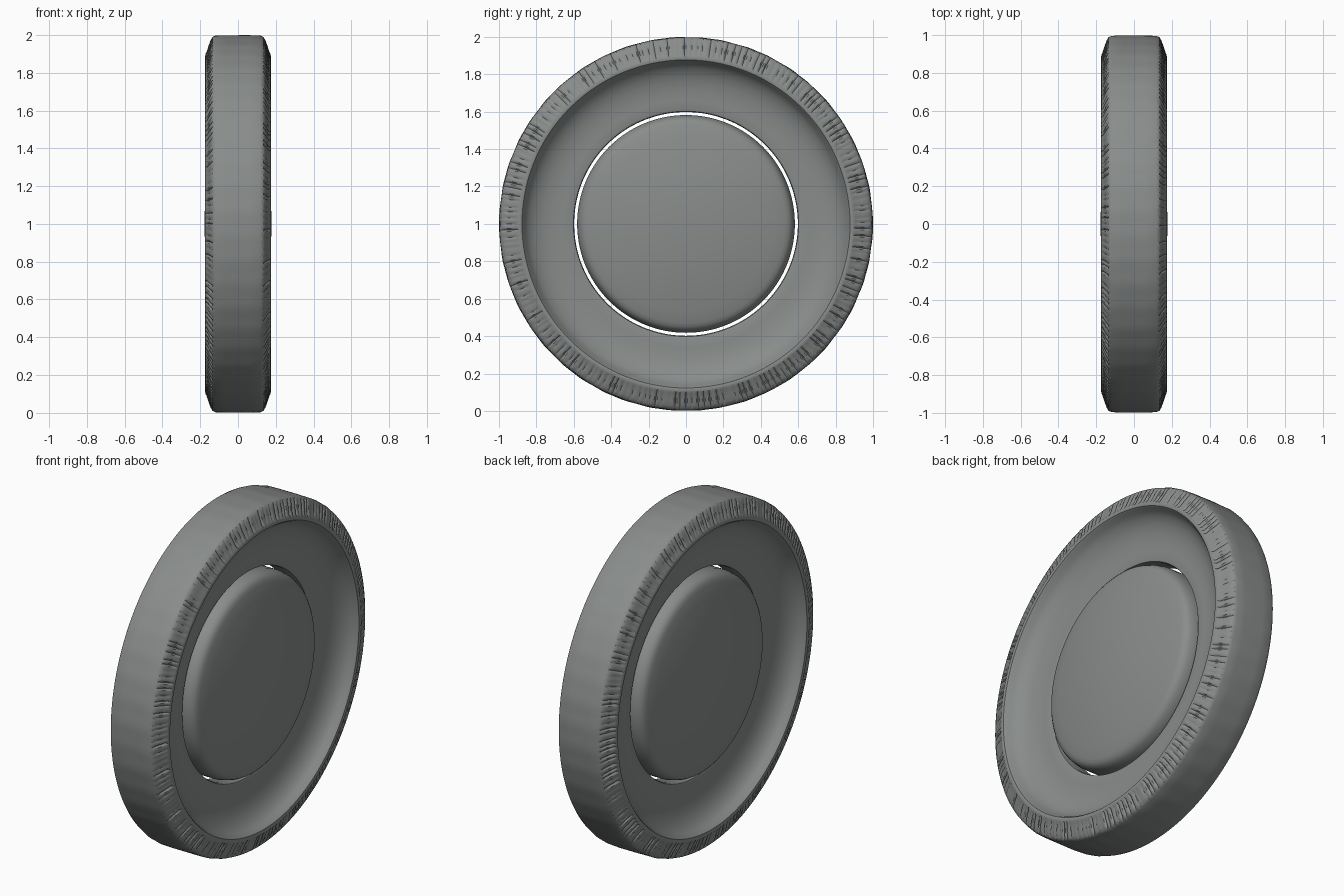
import bpy, bmesh, math, random

random.seed(4)
if "Cube" in bpy.data.objects:
    bpy.data.objects.remove(bpy.data.objects["Cube"], do_unlink=True)

grey = bpy.data.materials.new("worn grey")
grey.use_nodes = True
colour = (0.25, 0.265, 0.26, 1)
grey.diffuse_color = colour
grey.node_tree.nodes["Principled BSDF"].inputs["Base Color"].default_value = colour


def lathe(name, profile, segments, closed, shape=lambda k, i, x, r: (x, r)):
    """Revolve an (x, radius) profile around the x axis through z = 1."""
    bm = bmesh.new()
    rings = []
    for k, (x, r) in enumerate(profile):
        ring = []
        for i in range(segments):
            px, pr = shape(k, i, x, r)
            a = math.tau * i / segments
            ring.append(bm.verts.new((px, pr * math.cos(a), 1 + pr * math.sin(a))))
        rings.append(ring)
    pairs = list(zip(rings, rings[1:]))
    if closed:
        pairs.append((rings[-1], rings[0]))
    for a, b in pairs:
        for i in range(segments):
            j = (i + 1) % segments
            bm.faces.new((a[i], a[j], b[j], b[i]))
    if not closed:
        bm.faces.new(rings[0])
        bm.faces.new(rings[-1])
    bmesh.ops.recalc_face_normals(bm, faces=bm.faces)
    mesh = bpy.data.meshes.new(name)
    bm.to_mesh(mesh)
    bm.free()
    mesh.materials.append(grey)
    obj = bpy.data.objects.new(name, mesh)
    bpy.context.collection.objects.link(obj)
    bpy.ops.object.select_all(action="DESELECT")
    obj.select_set(True)
    bpy.context.view_layer.objects.active = obj
    bpy.ops.object.shade_smooth_by_angle(angle=math.radians(40))


def mirrored(half):
    return half + [(-x, r) for x, r in reversed(half)]


# Wheel ring: web, dished wall, rounded lip, ribbed chamfer, tread
half = [(0.045, 0.598), (0.059, 0.602), (0.063, 0.615), (0.063, 0.66),
        (0.066, 0.71), (0.075, 0.76), (0.09, 0.80), (0.112, 0.835),
        (0.138, 0.858), (0.162, 0.869), (0.172, 0.877), (0.174, 0.887),
        (0.172, 0.899), (0.167, 0.908), (0.154, 0.948), (0.144, 0.974),
        (0.134, 0.99), (0.118, 0.998), (0.06, 1.0)]
ribbed = (13, 14, 15)
count = len(half)
ribs = 184
steps = 4
segments = ribs * steps

# One irregular cut depth per rib and side
cuts = [[random.uniform(0.002, 0.009) for _ in range(ribs)] for _ in range(2)]
offsets = [[random.choice((0, 0, 1)) for _ in range(ribs)] for _ in range(2)]
phases = [random.uniform(0, math.tau) for _ in range(2 * count)]


def worn(k, i, x, r):
    side = 0 if k < count else 1
    row = k if side == 0 else 2 * count - 1 - k
    rib = i // steps
    if row in ribbed and i % steps == offsets[side][rib]:
        d = cuts[side][rib]
        return x - math.copysign(d, x), r - d * 0.4
    if row >= count - 2:
        # Gentle unevenness on the tread
        a = math.tau * i / segments
        r -= 0.0014 * (1 + math.sin(37 * a + phases[k]) * math.sin(11 * a + k))
    return x, r


lathe("wheel_ring", mirrored(half), segments, True, worn)

# Gently domed centre disc, separated from the ring by a narrow gap
dome = [(0.177 - 0.2 * r * r, r) for r in (0.01, 0.08, 0.16, 0.24, 0.32, 0.4, 0.47, 0.53)]
edge = [(0.113, 0.55), (0.102, 0.564), (0.083, 0.574), (0.05, 0.582)]
lathe("centre_disc", mirrored(dome + edge), 160, False)
